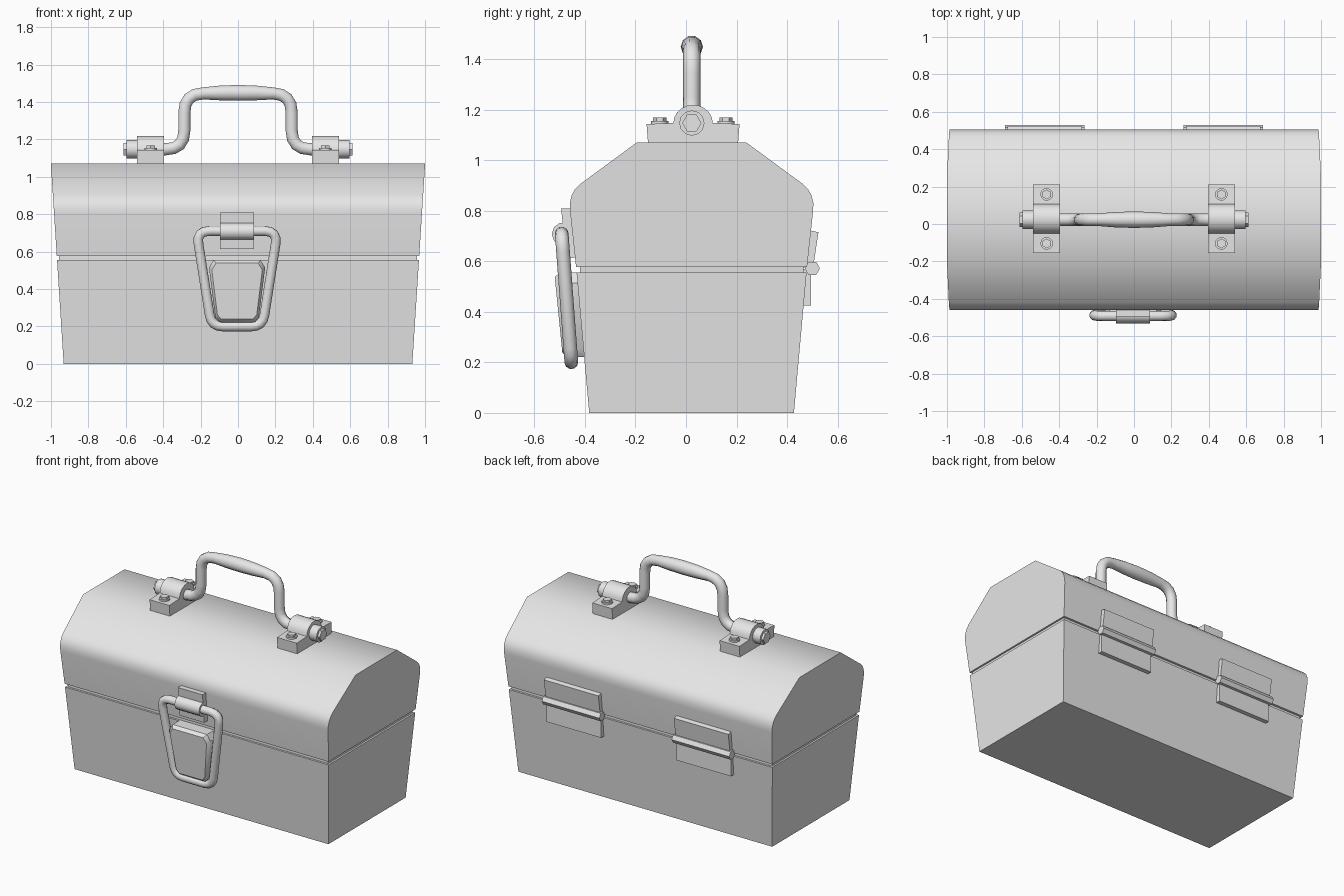
import bpy, bmesh
from math import sin, cos, pi, radians
from mathutils import Vector, Matrix

cube = bpy.data.objects.get("Cube")
if cube:
    bpy.data.objects.remove(cube, do_unlink=True)

grey = bpy.data.materials.new("grey metal")
grey.use_nodes = True
grey.diffuse_color = (0.8, 0.8, 0.8, 1)
grey.node_tree.nodes["Principled BSDF"].inputs["Base Color"].default_value = (0.8, 0.8, 0.8, 1)

CY = 0.022      # centre line of the box in y
parts = []


def finish(name, bm):
    bmesh.ops.recalc_face_normals(bm, faces=bm.faces)
    mesh = bpy.data.meshes.new(name)
    bm.to_mesh(mesh)
    bm.free()
    mesh.materials.append(grey)
    ob = bpy.data.objects.new(name, mesh)
    bpy.context.collection.objects.link(ob)
    parts.append(ob)
    return ob


def loft(name, loops, closed=False):
    """Skin a row of equal point loops, capped unless closed into a ring."""
    bm = bmesh.new()
    rings = [[bm.verts.new(p) for p in loop] for loop in loops]
    pairs = list(zip(rings, rings[1:]))
    if closed:
        pairs.append((rings[-1], rings[0]))
    else:
        bm.faces.new(rings[0])
        bm.faces.new(rings[-1])
    n = len(rings[0])
    for a, b in pairs:
        for i in range(n):
            j = (i + 1) % n
            bm.faces.new((a[i], a[j], b[j], b[i]))
    return finish(name, bm)


def cylinder(name, centre, radius, depth, sides, axis="Z"):
    bm = bmesh.new()
    turn = Matrix.Rotation(pi / 2, 4, "Y") if axis == "X" else Matrix()
    bmesh.ops.create_cone(bm, cap_ends=True, segments=sides, radius1=radius, radius2=radius,
                          depth=depth, matrix=Matrix.Translation(centre) @ turn)
    return finish(name, bm)


def tube(name, path, radii, side, closed=False, sides=10):
    """Sweep a circle along a planar path; side is the plane's normal."""
    pts = [Vector(p) for p in path]
    side = Vector(side).normalized()
    n = len(pts)
    loops = []
    for i, p in enumerate(pts):
        before = pts[i - 1] if closed or i else p
        after = pts[(i + 1) % n] if closed or i < n - 1 else p
        d_in, d_out = (p - before).normalized(), (after - p).normalized()
        tangent = (d_in + d_out).normalized()
        across = side.cross(tangent)
        angles = [2 * pi * k / sides for k in range(sides)]
        loops.append([p + radii[i] * (cos(a) * side + sin(a) * across) for a in angles])
    return loft(name, loops, closed)


def rounded(corners, closed, steps=4):
    """Round path corners given as (u, v, radius along each leg)."""
    out = []
    n = len(corners)
    for i, (u, v, r) in enumerate(corners):
        p = Vector((u, v))
        if r == 0:
            out.append(p)
            continue
        a = Vector(corners[i - 1][:2])
        b = Vector(corners[(i + 1) % n][:2])
        start, end = p + (a - p).normalized() * r, p + (b - p).normalized() * r
        for k in range(steps + 1):
            t = k / steps
            out.append(start * (1 - t) ** 2 + p * 2 * t * (1 - t) + end * t * t)
    return out


# Tapered box: half profiles of (distance from centre line, z)
def box_part(name, half, inset=0):
    profile = [(CY + y, z) for y, z in half] + [(CY - y, z) for y, z in reversed(half)]
    return loft(name, [[(s * (0.932 + 0.064 * z - inset), y, z) for y, z in profile]
                       for s in (-1, 1)])


box_part("base", [(0.405, 0), (0.455, 0.555)])
box_part("seam", [(0.442, 0.54), (0.442, 0.6)], 0.012)
box_part("lid", [(0.457, 0.577), (0.481, 0.8), (0.482, 0.83), (0.475, 0.86),
                 (0.462, 0.884), (0.44, 0.906), (0.217, 1.07)])

# Carrying handle with a thicker grip
HY, HZ = 0.023, 1.147
half_path = rounded([(0.55, HZ, 0), (0.287, HZ, 0.1), (0.287, 1.443, 0.1), (0.1, 1.448, 0)], False)
half_radii = [0.034] * (len(half_path) - 1) + [0.041]
path = [(u, HY, v) for u, v in half_path] + [(0, HY, 1.449)]
path += [(-u, HY, v) for u, v in reversed(half_path)]
tube("handle", path, half_radii + [0.044] + half_radii[::-1], (0, 1, 0))

# Handle brackets, end caps and bolts
arch = [(0.078 * cos(pi * k / 10), HZ + 0.072 * sin(pi * k / 10)) for k in range(11)]
bracket = [(0.178, 1.065), (0.184, 1.143)] + arch + [(-0.184, 1.143), (-0.178, 1.065)]
for s, label in ((1, "left"), (-1, "right")):
    loft(label + "_bracket", [[(s * x, HY + 0.005 + y, z) for y, z in bracket]
                              for x in (0.395, 0.54)])
    cylinder(label + "_pivot_cap", (s * 0.565, HY, HZ), 0.05, 0.06, 12, "X")
    cylinder(label + "_pivot_nut", (s * 0.598, HY, HZ), 0.038, 0.026, 6, "X")
    for y, end in ((-0.104, "front"), (0.158, "back")):
        cylinder(f"{label}_{end}_washer", (s * 0.467, y, 1.147), 0.034, 0.016, 12)
        cylinder(f"{label}_{end}_bolt", (s * 0.467, y, 1.156), 0.026, 0.024, 6)

# Back hinges: two leaves and a six-sided barrel
for s, label in ((1, "left"), (-1, "right")):
    x = s * 0.477
    for leaf, profile in (
            ("upper", [(0.46, 0.575), (0.503, 0.575), (0.524, 0.715), (0.491, 0.722)]),
            ("lower", [(0.45, 0.425), (0.495, 0.425), (0.495, 0.57), (0.45, 0.57)])):
        loft(f"{label}_hinge_{leaf}_leaf", [[(x + d, y, z) for y, z in profile]
                                            for d in (-0.2, 0.2)])
    cylinder(label + "_hinge_barrel", (x, 0.5, 0.572), 0.03, 0.423, 6, "X")

# Front latch: plate and barrel on the lid
LX = -0.005
plate = [(-0.42, 0.615), (-0.475, 0.615), (-0.494, 0.808), (-0.45, 0.808)]
loft("latch_plate", [[(LX + d, y, z) for y, z in plate] for d in (-0.09, 0.09)])
cylinder("latch_barrel", (LX, -0.485, 0.708), 0.046, 0.18, 10, "X")

# Swinging latch loop, leaning with the front wall
corners = [(0.217, 0.71, 0.07), (0.137, 0.2, 0.06), (-0.137, 0.2, 0.06), (-0.217, 0.71, 0.07)]
loop = [(LX + u, -0.492 + (0.71 - v) * 0.075, v) for u, v in rounded(corners, True)]
tube("latch_loop", loop, [0.027] * len(loop), (0, 1, 0.075), True)

# Latch catch on the base, with chamfered edges
half = [(0.125, 0.555), (0.15, 0.515), (0.117, 0.25), (0.095, 0.222)]
outline = half + [(-x, z) for x, z in reversed(half)]


def catch_loop(y_top, lean, scale):
    return [(LX + x * scale, y_top + (0.55 - z) * lean, 0.385 + (z - 0.385) * scale)
            for x, z in outline]


loft("latch_catch", [catch_loop(-0.42, 0.09, 1), catch_loop(-0.498, 0.09, 1),
                     catch_loop(-0.519, 0.09, 0.9)])

# Smooth the rounded parts while keeping edges sharp
bpy.ops.object.select_all(action="DESELECT")
for ob in parts:
    ob.select_set(True)
bpy.context.view_layer.objects.active = parts[0]
bpy.ops.object.shade_smooth_by_angle(angle=radians(38))
for ob in parts:
    ob.select_set(False)
